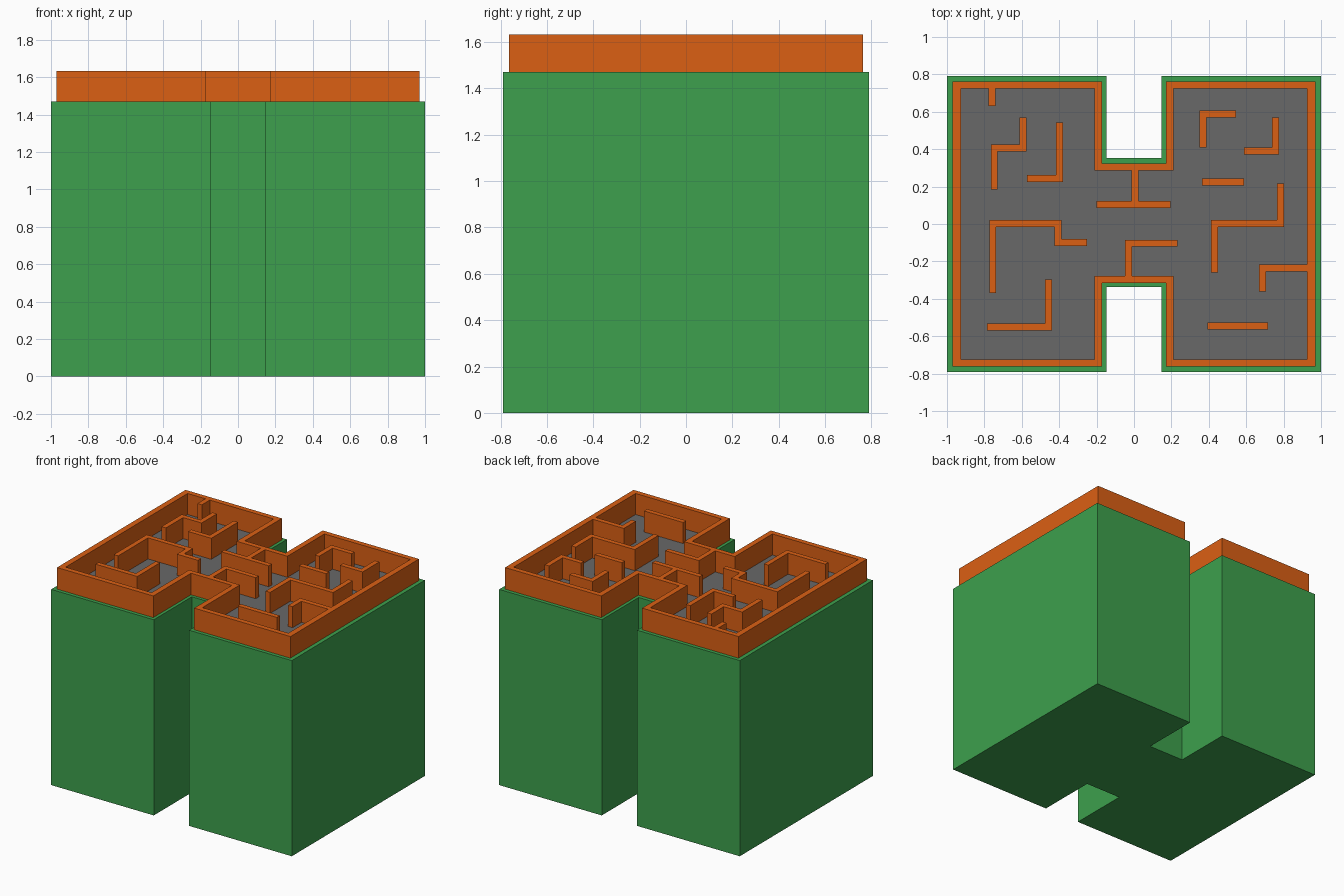
import bpy, bmesh
from mathutils import Vector

if "Cube" in bpy.data.objects:
    bpy.data.objects.remove(bpy.data.objects["Cube"])

BASE_TOP, FLOOR_TOP, WALL_TOP = 1.47, 1.474, 1.632
THICK = 0.037


def material(name, color):
    m = bpy.data.materials.new(name)
    m.diffuse_color = (*color, 1)
    m.use_nodes = True
    m.node_tree.nodes["Principled BSDF"].inputs["Base Color"].default_value = m.diffuse_color
    return m


GREEN = material("green", (0.047, 0.352, 0.074))
ORANGE = material("orange", (0.71, 0.117, 0.007))
GREY = material("dark_grey", (0.14, 0.14, 0.14))


def finish(name, bm, mat):
    bmesh.ops.recalc_face_normals(bm, faces=bm.faces)
    me = bpy.data.meshes.new(name)
    bm.to_mesh(me)
    bm.free()
    me.materials.append(mat)
    ob = bpy.data.objects.new(name, me)
    bpy.context.collection.objects.link(ob)
    return ob


def extrude(bm, faces, height):
    new = bmesh.ops.extrude_face_region(bm, geom=faces)["geom"]
    verts = [v for v in new if isinstance(v, bmesh.types.BMVert)]
    bmesh.ops.translate(bm, verts=verts, vec=(0, 0, height))


def h_outline(x, y, notch_x, back, front):
    """H-shaped plan: half sizes, notch half width, notch depths."""
    return [(-x, -y), (-notch_x, -y), (-notch_x, front), (notch_x, front),
            (notch_x, -y), (x, -y), (x, y), (notch_x, y),
            (notch_x, back), (-notch_x, back), (-notch_x, y), (-x, y)]


def slab(name, outline, z0, z1, mat):
    bm = bmesh.new()
    face = bm.faces.new([bm.verts.new((x, y, z0)) for x, y in outline])
    extrude(bm, [face], z1 - z0)
    return finish(name, bm, mat)


def ring(name, outer, inner, z0, z1, mat):
    bm = bmesh.new()
    a = [bm.verts.new((x, y, z0)) for x, y in outer]
    b = [bm.verts.new((x, y, z0)) for x, y in inner]
    n = len(a)
    faces = [bm.faces.new((a[i], a[(i + 1) % n], b[(i + 1) % n], b[i])) for i in range(n)]
    extrude(bm, faces, z1 - z0)
    return finish(name, bm, mat)


def wall(name, path):
    """Mitred wall along a centre line with right-angle corners."""
    pts = [Vector(p) for p in path]
    normals = [(q - p).normalized().orthogonal() for p, q in zip(pts, pts[1:])]
    bm = bmesh.new()
    pairs = []
    for i, p in enumerate(pts):
        off = normals[max(i - 1, 0)].copy()
        if 0 < i < len(pts) - 1:
            off += normals[i]
        off *= THICK / 2
        pairs.append([bm.verts.new((*(p + s * off), BASE_TOP)) for s in (1, -1)])
    faces = [bm.faces.new((a[0], b[0], b[1], a[1])) for a, b in zip(pairs, pairs[1:])]
    extrude(bm, faces, WALL_TOP - BASE_TOP)
    return finish(name, bm, ORANGE)


# Tall base block, floor and outer parapet
slab("base_block", h_outline(1.0, 0.79, 0.147, 0.352, -0.338), 0, BASE_TOP, GREEN)
slab("floor", h_outline(0.945, 0.74, 0.19, 0.305, -0.297), BASE_TOP, FLOOR_TOP, GREY)
ring("outer_wall", h_outline(0.97, 0.763, 0.17, 0.323, -0.315),
     h_outline(0.926, 0.724, 0.211, 0.285, -0.278), BASE_TOP, WALL_TOP, ORANGE)

# Inner maze walls as centre lines
paths = [
    [(-0.76, 0.724), (-0.76, 0.63)],
    [(-0.593, 0.57), (-0.593, 0.407), (-0.747, 0.407), (-0.747, 0.185)],
    [(-0.398, 0.543), (-0.398, 0.243), (-0.572, 0.243)],
    [(-0.755, -0.37), (-0.755, 0.002), (-0.407, 0.002), (-0.407, -0.1), (-0.25, -0.1)],
    [(-0.458, -0.297), (-0.458, -0.55), (-0.786, -0.55)],
    [(0.006, 0.285), (0.006, 0.1235)],
    [(-0.2, 0.105), (0.195, 0.105)],
    [(-0.03, -0.278), (-0.03, -0.103), (0.232, -0.103)],
    [(0.37, 0.41), (0.37, 0.587), (0.545, 0.587)],
    [(0.757, 0.57), (0.757, 0.39), (0.588, 0.39)],
    [(0.363, 0.225), (0.588, 0.225)],
    [(0.783, 0.217), (0.783, 0.002), (0.43, 0.002), (0.43, -0.26)],
    [(0.926, -0.235), (0.687, -0.235), (0.687, -0.36)],
    [(0.393, -0.545), (0.717, -0.545)],
]
for i, path in enumerate(paths, 1):
    wall(f"maze_wall_{i:02d}", path)
